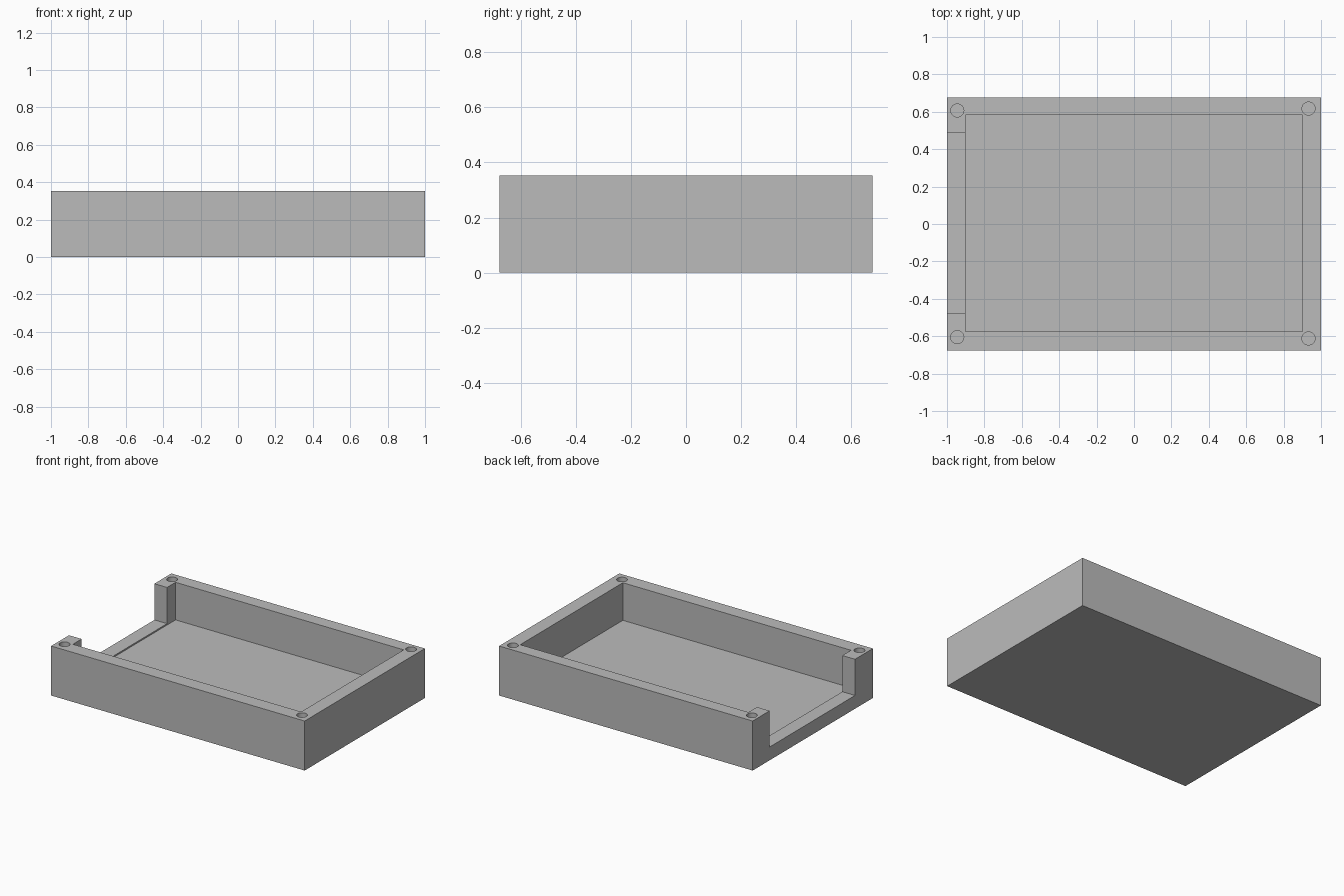
import bpy
import math

if "Cube" in bpy.data.objects:
    bpy.data.objects.remove(bpy.data.objects["Cube"], do_unlink=True)

HEIGHT = 0.353
FLOOR = 0.085
SILL = 0.095
HOLE_DEPTH = 0.2

# Plain grey plastic
grey = bpy.data.materials.new("grey_plastic")
grey.use_nodes = True
colour = (0.5, 0.5, 0.5, 1)
grey.diffuse_color = colour
grey.node_tree.nodes["Principled BSDF"].inputs["Base Color"].default_value = colour


def box(name, low, high):
    """Box between two opposite corners."""
    centre = [(a + b) / 2 for a, b in zip(low, high)]
    bpy.ops.mesh.primitive_cube_add(size=1, location=centre)
    ob = bpy.context.object
    ob.name = name
    ob.scale = [b - a for a, b in zip(low, high)]
    bpy.ops.object.transform_apply(location=True, rotation=False, scale=True)
    ob.data.materials.append(grey)
    return ob


def cut(target, cutter):
    """Subtract the cutter from the target, then drop the cutter."""
    cutter.hide_render = True
    mod = target.modifiers.new(cutter.name, "BOOLEAN")
    mod.operation = "DIFFERENCE"
    mod.solver = "EXACT"
    mod.object = cutter
    bpy.ops.object.select_all(action="DESELECT")
    bpy.context.view_layer.objects.active = target
    target.select_set(True)
    bpy.ops.object.modifier_apply(modifier=mod.name)
    bpy.data.objects.remove(cutter, do_unlink=True)


# Tray body, hollowed, with an open end above a raised sill
tray = box("tray", (-1, -0.677, 0), (1, 0.677, HEIGHT))
cut(tray, box("pocket", (-0.9, -0.574, FLOOR), (0.9, 0.582, 1)))
cut(tray, box("end_opening", (-1.2, -0.476, SILL), (-0.8, 0.486, 1)))

# Blind screw holes in the four corners of the rim
for x, y in ((-0.945, 0.607), (0.933, 0.617), (-0.945, -0.605), (0.933, -0.612)):
    bpy.ops.mesh.primitive_cylinder_add(
        vertices=32, radius=0.035, depth=2 * HOLE_DEPTH, location=(x, y, HEIGHT))
    hole = bpy.context.object
    hole.name = "screw_hole"
    hole.data.materials.append(grey)
    cut(tray, hole)

bpy.ops.object.shade_smooth_by_angle(angle=math.radians(30))
